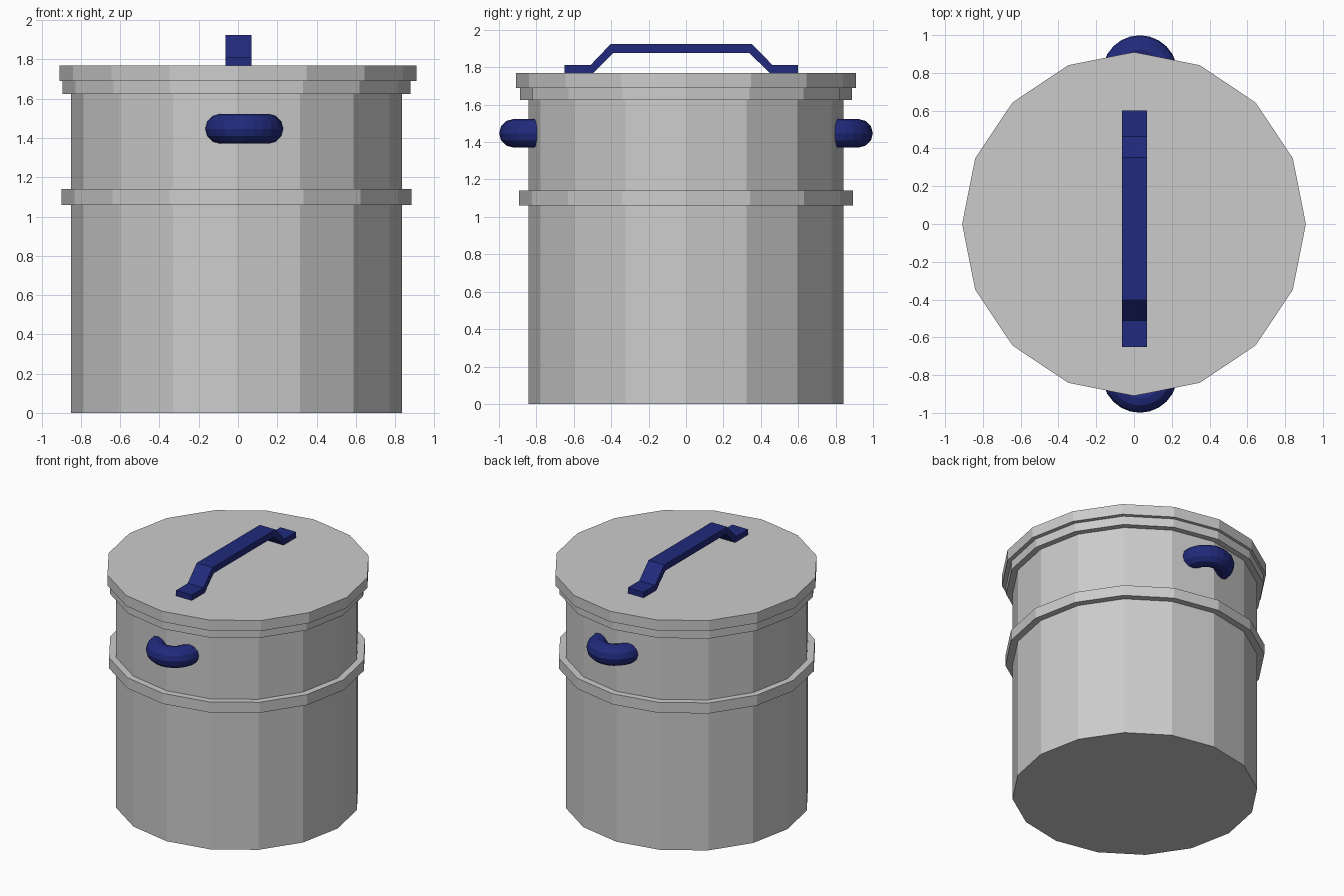
import bpy, bmesh
from math import cos, sin, pi

if "Cube" in bpy.data.objects:
    bpy.data.objects.remove(bpy.data.objects["Cube"])

SIDES = 16
navy = bpy.data.materials.new("navy")
navy.diffuse_color = (0.015, 0.023, 0.2, 1)
navy.use_nodes = True
navy.node_tree.nodes["Principled BSDF"].inputs["Base Color"].default_value = navy.diffuse_color


def finish(name, bm, material=None):
    bmesh.ops.recalc_face_normals(bm, faces=bm.faces)
    mesh = bpy.data.meshes.new(name)
    bm.to_mesh(mesh)
    bm.free()
    obj = bpy.data.objects.new(name, mesh)
    bpy.context.collection.objects.link(obj)
    if material:
        mesh.materials.append(material)
    return obj


def lathe(name, profile, cx=0.0):
    """Turn (radius, z) points into a closed 16-sided solid."""
    bm = bmesh.new()
    rings = []
    for r, z in profile:
        rings.append([bm.verts.new((cx + r * cos(2 * pi * i / SIDES),
                                    r * sin(2 * pi * i / SIDES), z))
                      for i in range(SIDES)])
    for a, b in zip(rings, rings[1:]):
        for i in range(SIDES):
            j = (i + 1) % SIDES
            bm.faces.new((a[i], a[j], b[j], b[i]))
    bm.faces.new(rings[0])
    bm.faces.new(rings[-1])
    return finish(name, bm)


# Pot body with raised band and top rim
lathe("pot_body", [(0.843, 0), (0.843, 1.06), (0.892, 1.06), (0.892, 1.14),
                   (0.843, 1.14), (0.843, 1.625), (0.887, 1.625),
                   (0.887, 1.69)], cx=-0.008)

# Lid
lathe("lid", [(0.91, 1.69), (0.91, 1.77)])

# Lid handle: bent strap, side outline (y, z) extruded across x
top = [(-0.65, 1.812), (-0.51, 1.812), (-0.402, 1.925),
       (0.352, 1.925), (0.462, 1.812), (0.60, 1.812)]
under = [(0.60, 1.77), (0.448, 1.77), (0.338, 1.876),
         (-0.388, 1.876), (-0.496, 1.77), (-0.65, 1.77)]
bm = bmesh.new()
face = bm.faces.new([bm.verts.new((-0.064, y, z)) for y, z in top + under])
ext = bmesh.ops.extrude_face_region(bm, geom=[face])
bmesh.ops.translate(bm, vec=(0.132, 0, 0),
                    verts=[v for v in ext["geom"] if isinstance(v, bmesh.types.BMVert)])
finish("lid_handle", bm, navy)

# Side grips: rings set halfway into the front and back walls
for name, side in (("front_grip", -1), ("back_grip", 1)):
    bpy.ops.mesh.primitive_torus_add(
        location=(0.031, side * 0.80, 1.447), major_segments=24,
        minor_segments=12, major_radius=0.123, minor_radius=0.076)
    grip = bpy.context.object
    grip.name = name
    grip.data.materials.append(navy)
